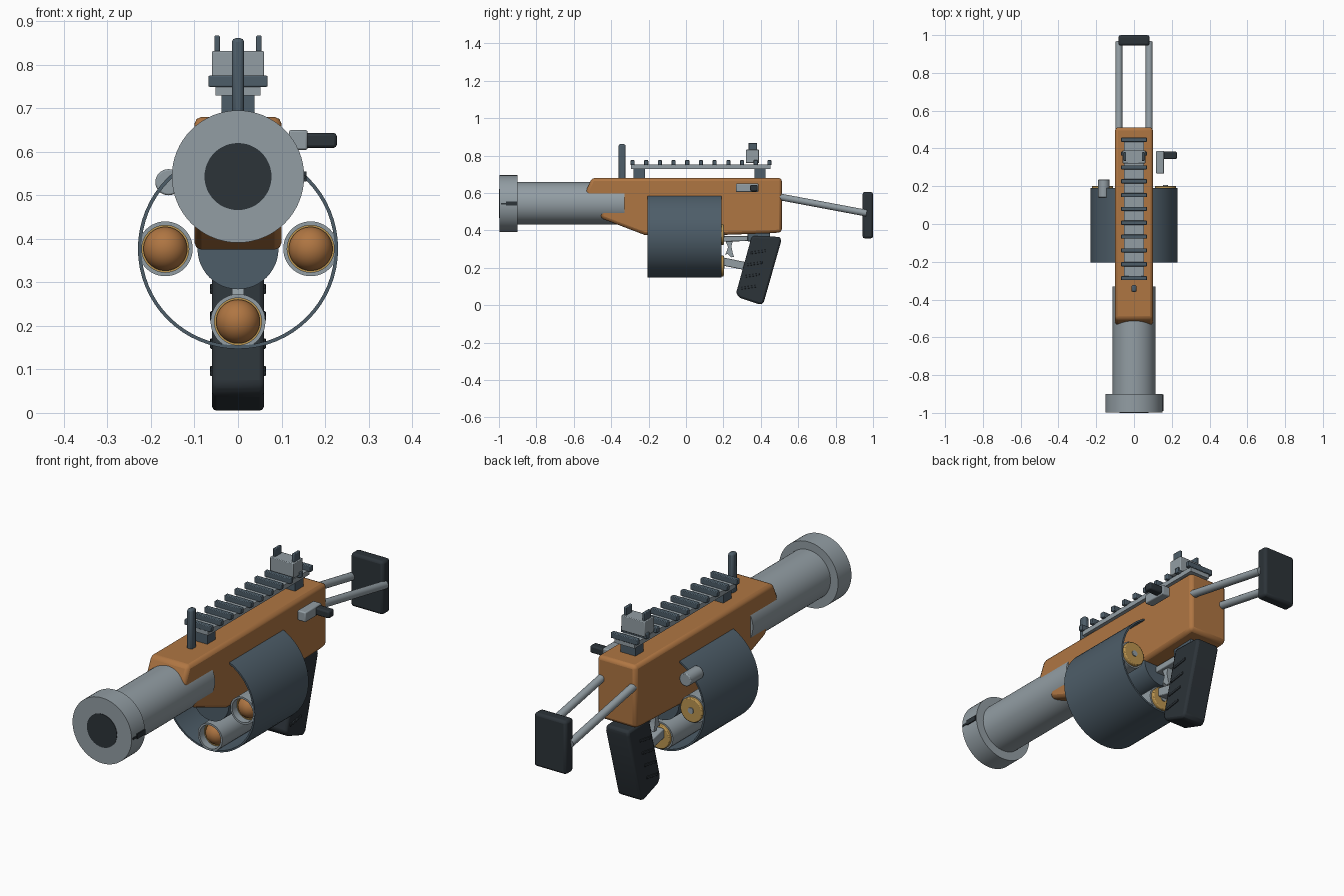
import bpy, math
from mathutils import Vector

if "Cube" in bpy.data.objects:
    bpy.data.objects.remove(bpy.data.objects["Cube"])


def material(name, rgb):
    m = bpy.data.materials.new(name)
    m.diffuse_color = (*rgb, 1)
    m.use_nodes = True
    m.node_tree.nodes["Principled BSDF"].inputs["Base Color"].default_value = m.diffuse_color
    return m


STEEL = material("light_steel", (0.29, 0.34, 0.37))
SLATE = material("slate", (0.075, 0.11, 0.14))
BLACK = material("dark_rubber", (0.025, 0.033, 0.04))
WOOD = material("orange_wood", (0.43, 0.18, 0.055))
BRASS = material("brass", (0.5, 0.3, 0.08))


def finish(ob, name, mat, bevel=0, segments=2):
    ob.name = name
    ob.data.materials.append(mat)
    if bevel:
        b = ob.modifiers.new("bevel", "BEVEL")
        b.width, b.segments = bevel, segments
        b.limit_method = "ANGLE"
    bpy.ops.object.select_all(action="DESELECT")
    ob.select_set(True)
    bpy.context.view_layer.objects.active = ob
    bpy.ops.object.shade_smooth_by_angle(angle=math.radians(35))
    return ob


def mesh(name, verts, faces, mat, bevel=0):
    me = bpy.data.meshes.new(name)
    me.from_pydata(verts, [], faces)
    ob = bpy.data.objects.new(name, me)
    bpy.context.collection.objects.link(ob)
    bpy.context.view_layer.objects.active = ob
    ob.select_set(True)
    bpy.ops.object.mode_set(mode="EDIT")
    bpy.ops.mesh.select_all(action="SELECT")
    bpy.ops.mesh.normals_make_consistent(inside=False)
    bpy.ops.object.mode_set(mode="OBJECT")
    return finish(ob, name, mat, bevel)


def box(name, x, y, z, mat, bevel=0):
    """Box given as (min, max) on each axis."""
    v = [(a, b, c) for a in x for b in y for c in z]
    f = [(0, 1, 3, 2), (4, 6, 7, 5), (0, 4, 5, 1), (2, 3, 7, 6), (0, 2, 6, 4), (1, 5, 7, 3)]
    return mesh(name, v, f, mat, bevel)


def extrude(name, profile, half, mat, bevel=0):
    """Side profile of (y, z) points extruded across x."""
    n = len(profile)
    v = [(s * half, y, z) for s in (-1, 1) for y, z in profile]
    f = [tuple(range(n)), tuple(range(n, 2 * n))]
    f += [(i, (i + 1) % n, n + (i + 1) % n, n + i) for i in range(n)]
    return mesh(name, v, f, mat, bevel)


def rod(name, a, b, r, mat, sides=48, bevel=0):
    a, b = Vector(a), Vector(b)
    bpy.ops.mesh.primitive_cylinder_add(vertices=sides, radius=r, depth=(b - a).length, location=(a + b) / 2)
    ob = bpy.context.object
    ob.rotation_euler = (b - a).to_track_quat("Z", "Y").to_euler()
    return finish(ob, name, mat, bevel)


def tube(name, x, z, y0, y1, r_out, r_in, mat, n=48):
    """Open pipe along y."""
    v = []
    for r, y in ((r_out, y0), (r_out, y1), (r_in, y1), (r_in, y0)):
        for i in range(n):
            t = 2 * math.pi * i / n
            v.append((x + r * math.cos(t), y, z + r * math.sin(t)))
    f = [(k * n + i, k * n + (i + 1) % n, (k + 1) % 4 * n + (i + 1) % n, (k + 1) % 4 * n + i)
         for k in range(4) for i in range(n)]
    return mesh(name, v, f, mat)


# Barrel and muzzle
BZ = 0.545
rod("barrel", (0, -0.92, BZ), (0, -0.33, BZ), 0.113, STEEL, 64)
rod("muzzle_ring", (0, -0.998, BZ - 0.002), (0, -0.9, BZ - 0.002), 0.152, STEEL, 64)
rod("bore", (0, -1.0, BZ - 0.002), (0, -0.95, BZ - 0.002), 0.077, BLACK, 48)
box("muzzle_latch", (0.14, 0.157), (-0.962, -0.903), (0.532, 0.555), BLACK)
box("muzzle_latch_tip", (0.14, 0.155), (-0.99, -0.962), (0.538, 0.547), BLACK)

# Receiver body
extrude("body", [(-0.54, 0.6), (-0.503, 0.68), (0.512, 0.68), (0.512, 0.39), (0.46, 0.385), (0.18, 0.375),
                 (-0.22, 0.375), (-0.455, 0.465), (-0.46, 0.5)], 0.1, WOOD, 0.016)

# Revolving drum: shell, hub, chambers and shells
DZ = 0.377
tube("drum_shell", 0, DZ, -0.205, 0.19, 0.23, 0.222, SLATE, 64)
rod("drum_hub", (0, -0.2, DZ), (0, 0.185, DZ), 0.093, SLATE)
for name, x, z in (("right", 0.167, DZ), ("left", -0.167, DZ), ("lower", 0, DZ - 0.167)):
    tube(name + "_chamber", x, z, -0.205, 0.186, 0.063, 0.054, STEEL)
    tube(name + "_case", x, z, -0.17, 0.18, 0.054, 0.05, BRASS)
    rod(name + "_case_rim", (x, 0.18, z), (x, 0.202, z), 0.056, BRASS, 48, 0.004)
    rod(name + "_primer", (x, 0.19, z), (x, 0.206, z), 0.014, STEEL, 24)
    bpy.ops.mesh.primitive_uv_sphere_add(segments=32, ring_count=16, radius=0.051, location=(x, -0.15, z))
    finish(bpy.context.object, name + "_round", WOOD)
rod("drum_release", (-0.16, 0.14, 0.53), (-0.16, 0.236, 0.53), 0.03, STEEL, 32, 0.004)

# Grip, guard and trigger
extrude("grip", [(0.345, 0.345), (0.353, 0.37), (0.505, 0.365), (0.508, 0.34), (0.415, 0.012), (0.395, 0.003),
                 (0.285, 0.04), (0.268, 0.065)], 0.06, BLACK, 0.012)
extrude("grip_cap", [(0.33, 0.34), (0.45, 0.34), (0.45, 0.39), (0.33, 0.39)], 0.05, SLATE, 0.004)
for i in range(4):
    z = 0.284 - 0.063 * i
    y = 0.385 - 0.0165 * i
    extrude("grip_rib", [(y - 0.04, z - 0.011), (y + 0.04, z + 0.001), (y + 0.04, z + 0.013), (y - 0.04, z + 0.001)],
            0.064, BLACK, 0.002)
extrude("guard_top", [(0.18, 0.34), (0.36, 0.343), (0.36, 0.37), (0.18, 0.37)], 0.028, STEEL, 0.004)
extrude("guard_bottom", [(0.19, 0.213), (0.33, 0.185), (0.33, 0.228), (0.19, 0.257)], 0.028, STEEL, 0.004)
extrude("trigger", [(0.21, 0.345), (0.25, 0.345), (0.243, 0.315), (0.25, 0.28), (0.257, 0.258), (0.24, 0.256),
                    (0.222, 0.275), (0.21, 0.268), (0.225, 0.31)], 0.014, STEEL)

# Stock
for s in (-1, 1):
    rod("stock_rod", (s * 0.08, 0.48, 0.583), (s * 0.08, 0.965, 0.492), 0.018, STEEL, 24)
box("butt_pad", (-0.083, 0.083), (0.944, 1.0), (0.357, 0.605), BLACK, 0.012)

# Top rail
for y in (-0.25, 0.395):
    box("rail_post", (-0.038, 0.038), (y - 0.03, y + 0.03), (0.67, 0.735), SLATE)
box("rail_plate", (-0.052, 0.052), (-0.293, 0.452), (0.729, 0.752), STEEL)
for i in range(11):
    y = -0.286 + 0.0732 * i
    box("rail_slat", (-0.068, 0.068), (y - 0.011, y + 0.011), (0.749, 0.775), SLATE, 0.003)

# Sights
box("front_sight", (-0.014, 0.014), (-0.36, -0.323), (0.67, 0.861), SLATE, 0.009)
box("rear_sight", (-0.06, 0.06), (0.32, 0.39), (0.76, 0.831), STEEL, 0.003)
for s in (-1, 1):
    box("rear_sight_ear", (s * 0.048 - 0.0065, s * 0.048 + 0.0065), (0.334, 0.38), (0.82, 0.867), SLATE, 0.003)

# Bolt handle on the right side
box("bolt_block", (0.117, 0.16), (0.267, 0.387), (0.604, 0.65), STEEL, 0.005)
box("bolt_knob", (0.15, 0.227), (0.343, 0.383), (0.609, 0.643), BLACK, 0.007)
